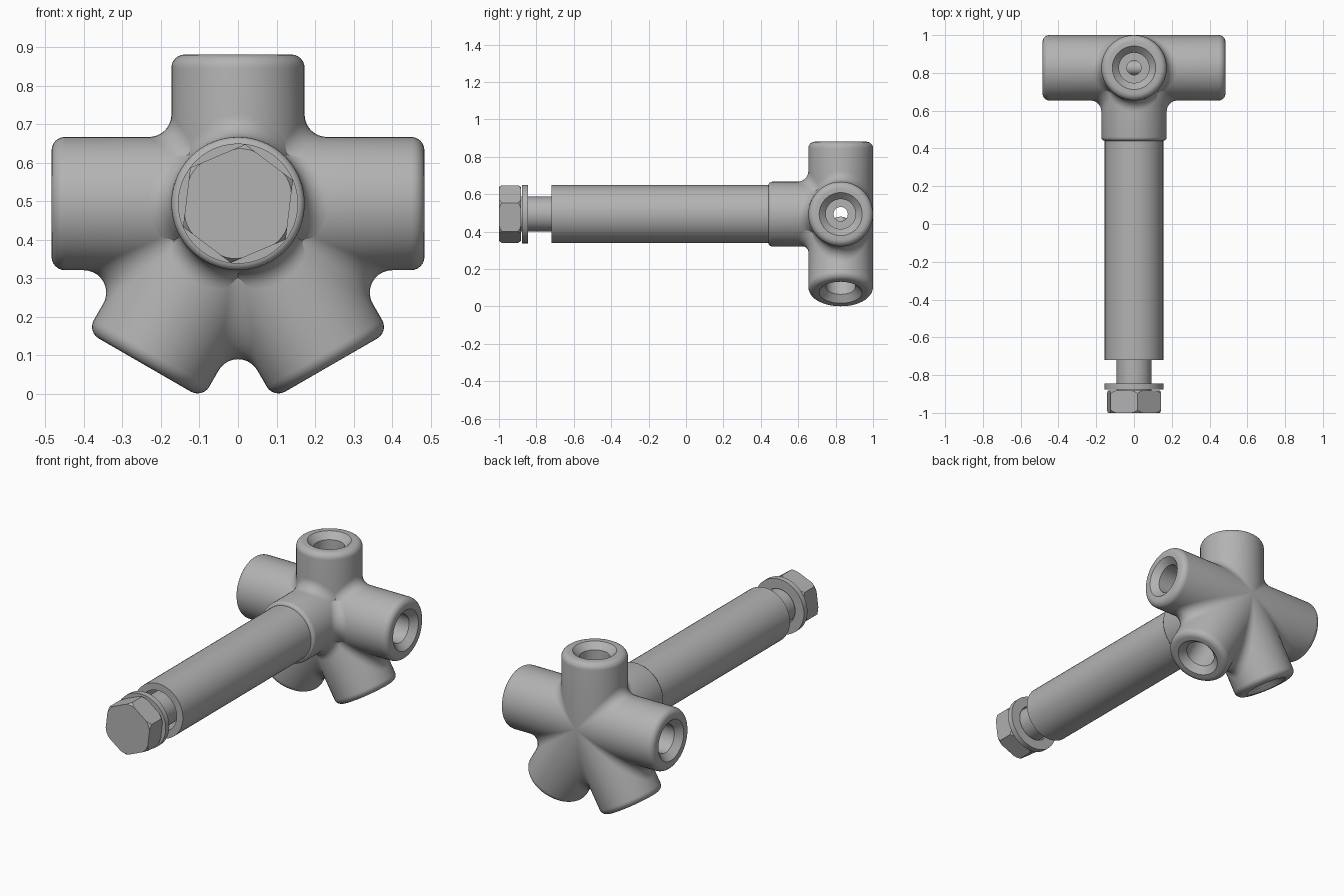
import bpy, bmesh
from math import radians, sin, cos, tan, pi
from mathutils import Vector

cube = bpy.data.objects.get("Cube")
if cube:
    bpy.data.objects.remove(cube)

metal = bpy.data.materials.new("grey_metal")
metal.use_nodes = True
GREY = (0.45, 0.45, 0.45, 1)
metal.diffuse_color = GREY
metal.node_tree.nodes["Principled BSDF"].inputs["Base Color"].default_value = GREY

CENTRE = Vector((0, 0.827, 0.494))   # where all the arms meet
R = 0.173                            # arm radius
FILLET = 0.058
ROUND = 0.035                        # rounded arm rims
FRONT = Vector((0, -1, 0))


def add_grid(bm, rows, closed=False):
    """Skin a list of equally long point rows."""
    rings = [[bm.verts.new(p) for p in row] for row in rows]
    if closed:
        rings.append(rings[0])
    for low, high in zip(rings, rings[1:]):
        for i in range(len(low) - 1):
            bm.faces.new((low[i], low[i + 1], high[i + 1], high[i]))


def finish(name, bm, angle=30):
    bmesh.ops.remove_doubles(bm, verts=bm.verts, dist=1e-5)
    mesh = bpy.data.meshes.new(name)
    bm.to_mesh(mesh)
    bm.free()
    mesh.materials.append(metal)
    obj = bpy.data.objects.new(name, mesh)
    bpy.context.collection.objects.link(obj)
    bpy.ops.object.select_all(action='DESELECT')
    obj.select_set(True)
    bpy.context.view_layer.objects.active = obj
    bpy.ops.object.shade_smooth_by_angle(angle=radians(angle))
    return obj


def turn(bm, profile, steps=48, phase=0):
    """Turn profile(angle) -> [(y, radius)] around the bolt axis."""
    rows = []
    for k in range(steps):
        t = phase + 2 * pi * k / steps
        rows.append([(r * cos(t), y, CENTRE.z + r * sin(t)) for y, r in profile(t)])
    add_grid(bm, rows, closed=True)


def arm_profile(length, core):
    """Axial position and radius, from the drilled core out over the rim."""
    pts = [(core, 0.038), (length - 0.2, 0.038), (length - 0.2, 0.08),
           (length - 0.035, 0.08), (length, 0.115)]
    for k in range(7):
        t = pi / 2 * k / 6
        pts.append((length - ROUND + ROUND * cos(t), R - ROUND + ROUND * sin(t)))
    return pts


def sector(bm, a, b, prof_a=(), prof_b=(), limit=90, steps=24):
    """Facing halves of two arms, joined by a rolling-ball fillet."""
    n = a.cross(b).normalized()
    pa, pb = n.cross(a), b.cross(n)
    half = a.angle(b) / 2
    rows = []
    for k in range(steps + 1):
        t = radians(limit) * (2 * k / steps - 1)
        oa, ob = pa * cos(t) + n * sin(t), pb * cos(t) + n * sin(t)
        w = (R + FILLET) * cos(t)
        ball = CENTRE + a * (w / tan(half)) + oa * (R + FILLET)
        row = [CENTRE + a * s + oa * r for s, r in prof_a]
        for j in range(11):
            f = j / 10
            mix = oa * sin((1 - f) * 1.0) + ob * sin(f * 1.0)
            if 0 < j < 10:
                span = oa.angle(ob, 0)
                mix = oa if span < 1e-4 else (
                    oa * sin((1 - f) * span) + ob * sin(f * span)) / sin(span)
            else:
                mix = oa if j == 0 else ob
            row.append(ball - mix.normalized() * FILLET)
        row += [CENTRE + b * s + ob * r for s, r in reversed(prof_b)]
        rows.append(row)
    add_grid(bm, rows)


# Hub: five arms in one plane, each with a stepped bore
bm = bmesh.new()
angles = [0, 90, 180, 240, 300]
arms = [Vector((cos(radians(d)), 0, sin(radians(d)))) for d in angles]
profiles = [arm_profile(0.387 if d == 90 else 0.484, 0 if d in (0, 180) else 0.038)
            for d in angles]
for i in range(5):
    j = (i + 1) % 5
    sector(bm, arms[i], arms[j], profiles[i], profiles[j])
finish("hub_arms", bm)

# Front socket, starting where it leaves the arms, with its fillets
bm = bmesh.new()


def socket(t):
    d = Vector((cos(t), 0, sin(t)))
    start = CENTRE.y - R * max(d.dot(arm) for arm in arms)
    tip = CENTRE.y - 0.387
    rim = [(tip + 0.02 - 0.02 * cos(k * pi / 8), R - 0.02 + 0.02 * sin(k * pi / 8))
           for k in range(5)]
    return [(tip, 0.11)] + rim + [(start, R)]


turn(bm, socket, 72)
for arm in arms:
    sector(bm, FRONT, arm, limit=65)
finish("front_socket", bm)

# Hollow sleeve
bm = bmesh.new()
turn(bm, lambda t: [(-0.72, 0.115), (-0.72, 0.155), (0.45, 0.155),
                    (0.45, 0.115), (-0.72, 0.115)])
finish("sleeve", bm)

# Bolt shank
bm = bmesh.new()
turn(bm, lambda t: [(-0.89, 0.093), (0.58, 0.093), (0.58, 0)])
finish("bolt_shank", bm)

# Washer
bm = bmesh.new()
turn(bm, lambda t: [(-0.877, 0.1), (-0.877, 0.156), (-0.845, 0.156),
                    (-0.845, 0.1), (-0.877, 0.1)])
finish("washer", bm)

# Hexagonal bolt head with chamfered corners
bm = bmesh.new()
PHASE = radians(23)


def head(t):
    off = (t - PHASE) % (pi / 3) - pi / 6
    h = 0.155 * cos(pi / 6) / cos(off)
    flat, cut = min(h, 0.143), max(0, h - 0.143) * 1.3
    return [(-1, 0), (-1, flat), (-1 + cut, h),
            (-0.882 - cut, h), (-0.882, flat), (-0.882, 0)]


turn(bm, head, 60, PHASE)
finish("bolt_head", bm, 20)
